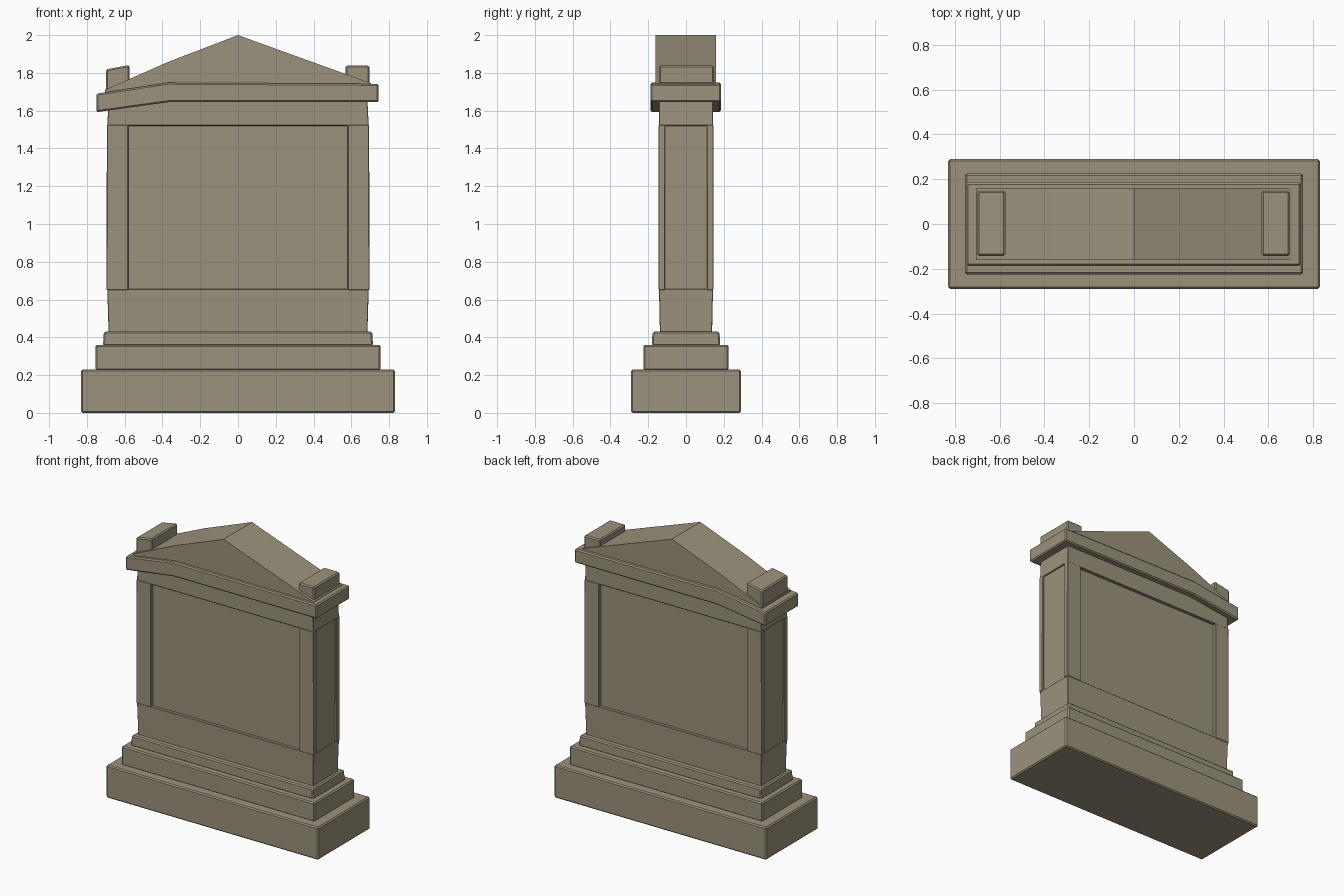
import bpy, bmesh

if "Cube" in bpy.data.objects:
    bpy.data.objects.remove(bpy.data.objects["Cube"])

stone = bpy.data.materials.new("weathered_stone")
stone.diffuse_color = (0.335, 0.29, 0.205, 1)
stone.use_nodes = True
stone.node_tree.nodes["Principled BSDF"].inputs["Base Color"].default_value = stone.diffuse_color


def finish(name, bm, bevel=0.008):
    bmesh.ops.recalc_face_normals(bm, faces=bm.faces)
    me = bpy.data.meshes.new(name)
    bm.to_mesh(me)
    bm.free()
    me.materials.append(stone)
    ob = bpy.data.objects.new(name, me)
    bpy.context.collection.objects.link(ob)
    if bevel:
        mod = ob.modifiers.new("worn_edges", "BEVEL")
        mod.width = bevel
        mod.segments = 1
        mod.limit_method = "ANGLE"
        mod.angle_limit = 0.6
    return ob


def loft(name, rings, bevel=0.008):
    """Stack of rectangles given as (z, half x, half y)."""
    bm = bmesh.new()
    loops = [[bm.verts.new((sx * hx, sy * hy, z))
              for sx, sy in ((-1, -1), (1, -1), (1, 1), (-1, 1))] for z, hx, hy in rings]
    for a, b in zip(loops, loops[1:]):
        for i in range(4):
            j = (i + 1) % 4
            bm.faces.new((a[i], a[j], b[j], b[i]))
    bm.faces.new(loops[0])
    bm.faces.new(loops[-1])
    return finish(name, bm, bevel)


def extrude(name, profile, y0, y1, bevel=0.008):
    """Front profile of (x, z) points pushed from y0 to y1."""
    bm = bmesh.new()
    a = [bm.verts.new((x, y0, z)) for x, z in profile]
    b = [bm.verts.new((x, y1, z)) for x, z in profile]
    bm.faces.new(a)
    bm.faces.new(b)
    for i in range(len(a)):
        j = (i + 1) % len(a)
        bm.faces.new((a[i], a[j], b[j], b[i]))
    return finish(name, bm, bevel)


# stepped base
loft("plinth", [(0, 0.83, 0.29), (0.23, 0.83, 0.29)])
loft("middle_step", [(0.225, 0.755, 0.225), (0.36, 0.755, 0.225)])
loft("upper_step", [(0.355, 0.715, 0.18), (0.43, 0.71, 0.178)])

# slightly swollen body: core, lower band, upper band and corner pilasters
loft("body_core", [(0.42, 0.683, 0.122), (1.66, 0.683, 0.122)], 0)
loft("lower_band", [(0.42, 0.685, 0.138), (0.655, 0.692, 0.143)], 0.003)
loft("upper_band", [(1.52, 0.692, 0.143), (1.66, 0.685, 0.143)], 0.003)
for s, side in ((-1, "left"), (1, "right")):
    for f, face in ((-1, "front"), (1, "back")):
        extrude(f"{side}_{face}_pilaster",
                [(s * 0.58, 0.65), (s * 0.697, 0.65), (s * 0.694, 1.525), (s * 0.58, 1.525)],
                f * 0.11, f * 0.146, 0.004)

# cornice with a sagging left end
extrude("cornice", [(-0.75, 1.592), (-0.37, 1.645), (0.745, 1.645),
                    (0.745, 1.742), (-0.37, 1.748), (-0.75, 1.69)], -0.187, 0.185)

# pediment following the sag
extrude("pediment", [(-0.705, 1.695), (-0.37, 1.742), (0.705, 1.738), (0.705, 1.745),
                     (0, 2.0), (-0.37, 1.858), (-0.705, 1.71)], -0.161, 0.158, 0)

# corner blocks on the roof
extrude("left_corner_block", [(-0.70, 1.69), (-0.575, 1.72), (-0.575, 1.842), (-0.70, 1.818)],
        -0.142, 0.148)
extrude("right_corner_block", [(0.57, 1.735), (0.695, 1.735), (0.695, 1.838), (0.57, 1.838)],
        -0.142, 0.148)
